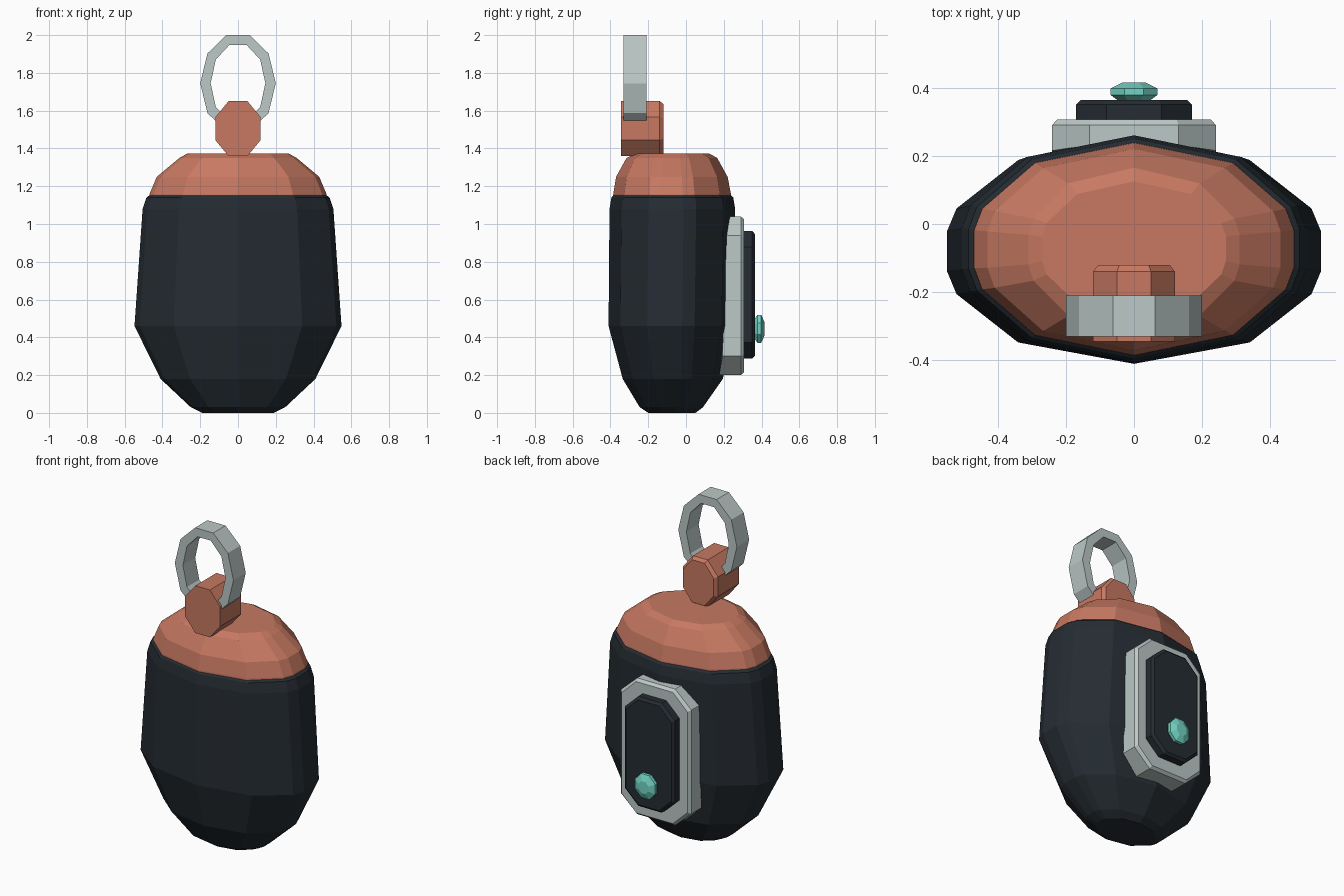
import bpy, bmesh, math

cube = bpy.data.objects.get("Cube")
if cube:
    bpy.data.objects.remove(cube, do_unlink=True)


def material(name, rgb, rough=0.6):
    m = bpy.data.materials.new(name)
    m.use_nodes = True
    m.diffuse_color = (*rgb, 1)
    bsdf = m.node_tree.nodes["Principled BSDF"]
    bsdf.inputs["Base Color"].default_value = (*rgb, 1)
    bsdf.inputs["Roughness"].default_value = rough
    return m


CORAL = material("coral", (0.57, 0.19, 0.12))
DARK = material("dark slate", (0.018, 0.025, 0.032))
SILVER = material("pale silver", (0.50, 0.58, 0.57))
TEAL = material("teal", (0.17, 0.66, 0.55))


def loft(name, rings, mat, wrap=False):
    """Skin a list of equal-length point rings; cap the ends or wrap around."""
    bm = bmesh.new()
    rows = [[bm.verts.new(p) for p in ring] for ring in rings]
    n = len(rows[0])
    pairs = list(zip(rows, rows[1:]))
    if wrap:
        pairs.append((rows[-1], rows[0]))
    else:
        bm.faces.new(rows[0])
        bm.faces.new(rows[-1])
    for a, b in pairs:
        for i in range(n):
            j = (i + 1) % n
            bm.faces.new((a[i], a[j], b[j], b[i]))
    bmesh.ops.recalc_face_normals(bm, faces=bm.faces)
    mesh = bpy.data.meshes.new(name)
    bm.to_mesh(mesh)
    bm.free()
    mesh.materials.append(mat)
    obj = bpy.data.objects.new(name, mesh)
    bpy.context.collection.objects.link(obj)
    return obj


# Faceted oval section shared by the shell and its cap
quarter = [(1, 0.18), (0.95, 0.38), (0.62, 0.81)]
half = quarter + [(0, 1)] + [(-x, y) for x, y in reversed(quarter)]
OVAL = half + [(-x, -y) for x, y in half]


def oval_loft(name, levels, mat):
    rings = []
    for z, rx, y0, y1 in levels:
        mid, ry = (y0 + y1) / 2, (y1 - y0) / 2
        rings.append([(x * rx, mid + y * ry, z) for x, y in OVAL])
    return loft(name, rings, mat)


def ngon(n, rx, rz, cz, y, flat=True):
    """Upright polygon with the given vertex radii."""
    turn = math.pi / n if flat else 0
    return [(rx * math.cos(turn + math.tau * i / n), y,
             cz + rz * math.sin(turn + math.tau * i / n)) for i in range(n)]


def chamfered(hx, hz, cx, cz, mid, y):
    """Upright rectangle with cut corners."""
    pts = [(hx, hz - cz), (hx - cx, hz), (cx - hx, hz), (-hx, hz - cz)]
    pts += [(-x, -z) for x, z in pts]
    return [(x, y, mid + z) for x, z in pts]


# Shell
oval_loft("shell", [
    (0, 0.19, -0.20, 0.05),
    (0.03, 0.25, -0.245, 0.09),
    (0.18, 0.41, -0.335, 0.195),
    (0.46, 0.548, -0.41, 0.25),
    (1.08, 0.505, -0.405, 0.26),
    (1.14, 0.485, -0.395, 0.25),
    (1.165, 0.45, -0.37, 0.225)], DARK)

# Domed cap
oval_loft("cap", [
    (1.08, 0.475, -0.388, 0.243),
    (1.16, 0.468, -0.385, 0.238),
    (1.25, 0.43, -0.37, 0.22),
    (1.35, 0.31, -0.315, 0.165),
    (1.372, 0.27, -0.27, 0.125)], CORAL)

# Lug that holds the ring
k = 1 / math.cos(math.pi / 8)
loft("ring_lug", [ngon(8, (0.12 - s) * k, (0.146 - s) * k, 1.505, y)
                  for y, s in ((-0.345, 0), (-0.14, 0), (-0.12, 0.015))], CORAL)

# Hanging ring
loft("hanging_ring", [ngon(10, rx, rz, 1.745, y, flat=False)
                      for rx, rz, y in ((0.2, 0.268, -0.33), (0.2, 0.268, -0.21),
                                        (0.145, 0.214, -0.21), (0.145, 0.214, -0.33))],
     SILVER, wrap=True)

# Back frame, with its inner side bent to follow the shell
inner = []
for x, y, z in chamfered(0.24, 0.42, 0.11, 0.10, 0.62, 0.215):
    if z < 0.25:
        y = 0.175
    elif z < 0.5:
        y = 0.192
    elif z > 1:
        y = 0.232
    inner.append((x, y, z))
loft("back_frame", [inner,
                    chamfered(0.24, 0.42, 0.11, 0.10, 0.62, 0.29),
                    chamfered(0.225, 0.405, 0.10, 0.095, 0.62, 0.307)], SILVER)

# Raised back panel
loft("back_panel", [chamfered(0.17, 0.338, 0.09, 0.085, 0.625, 0.29),
                    chamfered(0.17, 0.338, 0.09, 0.085, 0.625, 0.35),
                    chamfered(0.155, 0.323, 0.083, 0.08, 0.625, 0.364)], DARK)

# Faceted button
loft("button", [ngon(8, 0.074 * s, 0.08 * s, 0.445, y)
                for s, y in ((0.6, 0.358), (1, 0.378), (1, 0.398), (0.5, 0.415))], TEAL)
